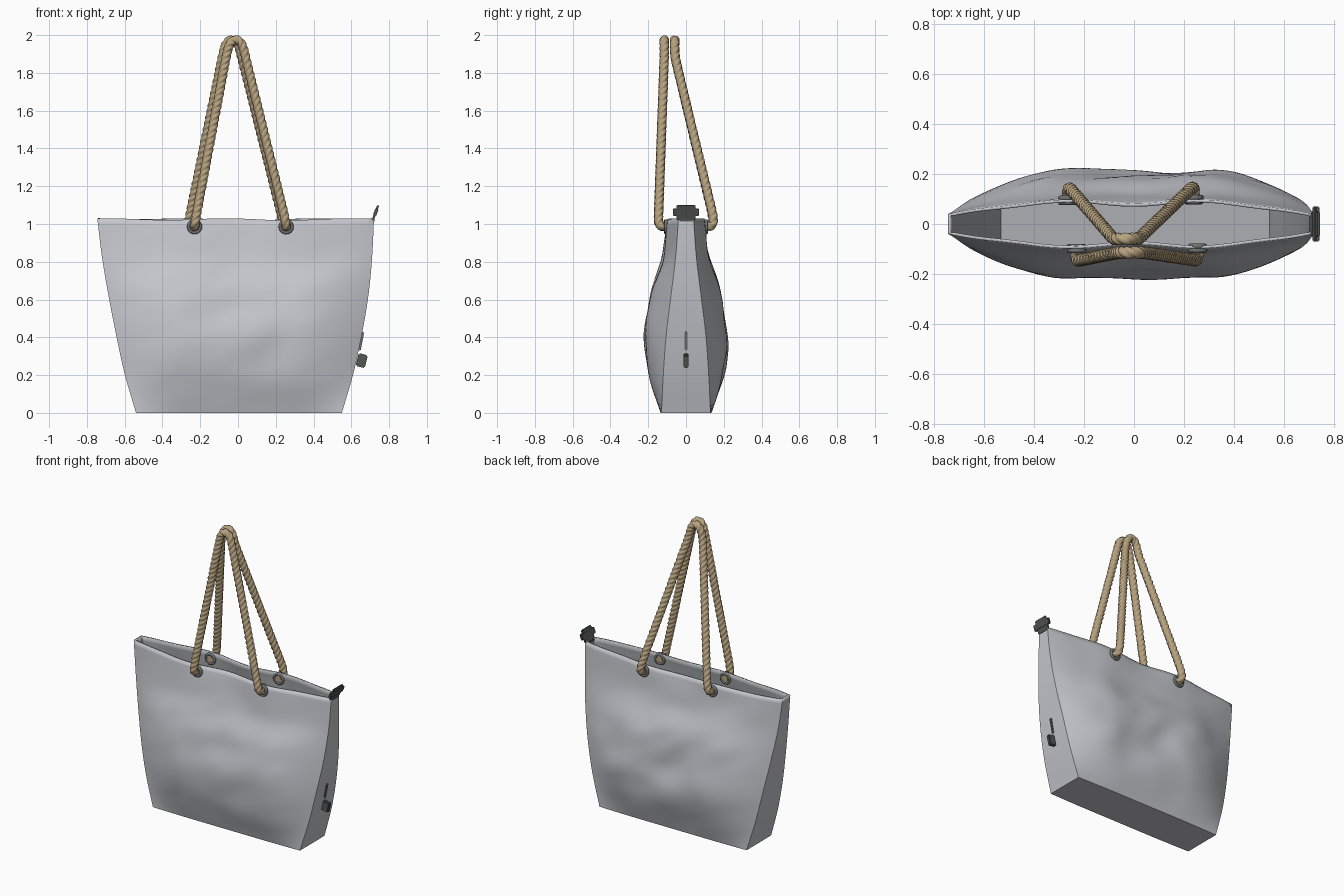
import bpy, bmesh, math
from mathutils import Vector, Matrix, noise

cube = bpy.data.objects.get("Cube")
if cube:
    bpy.data.objects.remove(cube, do_unlink=True)


def material(name, r, g, b):
    m = bpy.data.materials.new(name)
    m.use_nodes = True
    m.diffuse_color = (r, g, b, 1)
    m.node_tree.nodes["Principled BSDF"].inputs["Base Color"].default_value = (r, g, b, 1)
    return m


CANVAS = material("pale grey canvas", 0.56, 0.57, 0.61)
LINING = material("grey lining", 0.42, 0.43, 0.45)
ROPE = material("tan rope", 0.47, 0.36, 0.21)
METAL = material("grey metal", 0.16, 0.165, 0.17)
TRIM = material("dark grey trim", 0.09, 0.095, 0.095)


def finish(name, bm, mats, angle=40):
    me = bpy.data.meshes.new(name)
    bm.to_mesh(me)
    bm.free()
    ob = bpy.data.objects.new(name, me)
    bpy.context.collection.objects.link(ob)
    for m in mats:
        me.materials.append(m)
    bpy.ops.object.select_all(action="DESELECT")
    ob.select_set(True)
    bpy.context.view_layer.objects.active = ob
    bpy.ops.object.shade_smooth_by_angle(angle=math.radians(angle))
    return ob


def skin(bm, rings):
    """Join closed rings of vertices with quads."""
    for a, b in zip(rings, rings[1:]):
        for i in range(len(a)):
            j = (i + 1) % len(a)
            bm.faces.new((a[i], a[j], b[j], b[i]))


# Bag profile, sampled at even heights from the base to the rim
HEIGHT = 1.03
LEFT_X = (0.54, 0.60, 0.645, 0.685, 0.72, 0.745)
RIGHT_X = (0.55, 0.61, 0.655, 0.69, 0.71, 0.72)
DEPTH = (0.135, 0.20, 0.215, 0.185, 0.12, 0.09)
END = (0.13, 0.12, 0.105, 0.08, 0.055, 0.04)


def sample(keys, s):
    """Smooth curve through the keys, s from 0 to 1."""
    n = len(keys) - 1
    i = min(int(s * n), n - 1)
    f = s * n - i
    p1, p2 = keys[i], keys[i + 1]
    p0 = keys[i - 1] if i else 2 * p1 - p2
    p3 = keys[i + 2] if i + 2 <= n else 2 * p2 - p1
    return p1 + f / 2 * (p2 - p0 + f * (2 * p0 - 5 * p1 + 4 * p2 - p3
                                        + f * (3 * (p1 - p2) + p3 - p0)))


def wall(t, s, side):
    """Point on the front (side -1) or back (side 1) panel."""
    x0, x1 = -sample(LEFT_X, s), sample(RIGHT_X, s)
    x = x0 + (x1 - x0) * (t + 1) / 2
    fall = max(0, (abs(t) - 0.45) / 0.55) ** 1.7
    d, e = sample(DEPTH, s), sample(END, s)
    y = e + (d - e) * (1 - fall)
    mid = (1 - t * t)
    # soft creases in the cloth, and a gentle wave along the rim
    p = Vector((x * 2.2, side * 5, s * 3.6 + x * side))
    y += 0.028 * noise.noise(p) * mid * 4 * s * (1 - s)
    y += 0.012 * noise.noise(p * 2.3) * mid * 4 * s * (1 - s)
    y -= 0.009 * math.cos(x * 12) * mid * s ** 6
    z = s * HEIGHT - 0.006 * s ** 8 * (1 + math.sin(x * 9 + side)) * mid
    return Vector((x, side * y, z))


def end_points(s, sign, n=5):
    """Gusset points between the front and back corners, with a ridge."""
    a, b = wall(sign, s, -1), wall(sign, s, 1)
    pts = [a.lerp(b, i / n) for i in range(1, n)]
    return pts if sign > 0 else pts[::-1]


# Open bag body with a lining
bm = bmesh.new()
rings = []
COLS, ROWS = 44, 34
for k in range(ROWS + 1):
    s = k / ROWS
    ts = [2 * i / COLS - 1 for i in range(COLS + 1)]
    pts = [wall(t, s, -1) for t in ts] + end_points(s, 1)
    pts += [wall(t, s, 1) for t in reversed(ts)] + end_points(s, -1)
    rings.append([bm.verts.new(p) for p in pts])
skin(bm, rings)
bm.faces.new(rings[0][::-1])
bag = finish("bag_body", bm, (CANVAS, LINING), 35)
shell = bag.modifiers.new("cloth thickness", "SOLIDIFY")
shell.thickness = 0.012
shell.offset = -1
shell.material_offset = 1


def rope(name, corners, radius=0.0255, step=0.006, pitch=0.1):
    """Three-strand twisted rope along a rounded path."""
    path = []
    for a, b in zip(corners, corners[1:]):
        n = max(1, round((b - a).length / step))
        path += [a.lerp(b, i / n) for i in range(n)]
    path.append(corners[-1])
    for _ in range(30):
        path = [path[0]] + [(a + b * 2 + c) / 4 for a, b, c in
                            zip(path, path[1:], path[2:])] + [path[-1]]
    bm = bmesh.new()
    rings, run, sides = [], 0, 18
    normal = Vector((1, 0, 0))
    for i, p in enumerate(path):
        tangent = (path[min(i + 1, len(path) - 1)] - path[max(i - 1, 0)]).normalized()
        normal = (normal - tangent * normal.dot(tangent)).normalized()
        binormal = tangent.cross(normal)
        if i:
            run += (p - path[i - 1]).length
        ring = []
        for j in range(sides):
            a = math.tau * j / sides
            r = radius * (0.8 + 0.2 * abs(math.cos(1.5 * a)))
            a += math.tau * run / pitch
            ring.append(bm.verts.new(p + r * (math.cos(a) * normal + math.sin(a) * binormal)))
        rings.append(ring)
    skin(bm, rings)
    bm.faces.new(rings[0][::-1])
    bm.faces.new(rings[-1])
    return finish(name, bm, (ROPE,), 60)


def eyelet(name, centre, major=0.031, minor=0.009):
    bm = bmesh.new()
    rings = []
    for i in range(24):
        a = math.tau * i / 24
        ring = []
        for j in range(8):
            b = math.tau * j / 8
            r = major + minor * math.cos(b)
            ring.append(bm.verts.new(centre + Vector(
                (r * math.cos(a), 1.2 * minor * math.sin(b), r * math.sin(a)))))
        rings.append(ring)
    skin(bm, rings + rings[:1])
    bmesh.ops.recalc_face_normals(bm, faces=bm.faces)
    return finish(name, bm, (METAL,), 60)


# Handles threaded through eyelets: side, eyelet xs, peak x, peak y
EYE_Z = 0.985
for label, side, xl, xr, px, py in (("front", -1, -0.23, 0.255, -0.012, -0.115),
                                    ("back", 1, -0.265, 0.24, -0.032, -0.06)):
    ends = []
    for hand, x in (("right", xl), ("left", xr)):
        y = wall(x / 0.73, EYE_Z / HEIGHT, side).y
        eyelet(f"{label}_{hand}_eyelet", Vector((x, y + side * 0.002, EYE_Z)))
        eyelet(f"{label}_{hand}_inner_eyelet", Vector((x, y - side * 0.014, EYE_Z)))
        out = y + side * 0.042
        ends.append([Vector((x, y - side * 0.022, EYE_Z)), Vector((x, out, EYE_Z)),
                     Vector((x * 0.97, out, EYE_Z + 0.05))])
    peak = [Vector((px + dx, py, z)) for dx, z in
            ((-0.05, 1.89), (-0.033, 1.96), (0, 1.986), (0.033, 1.96), (0.05, 1.89))]
    rope(f"{label}_handle", ends[0] + peak + ends[1][::-1])


def block(name, centre, size, tilt, mat, bevel=0.004):
    """Bevelled box tilted about the y axis."""
    bm = bmesh.new()
    bmesh.ops.create_cube(bm, size=1)
    bmesh.ops.scale(bm, vec=size, verts=bm.verts)
    bmesh.ops.bevel(bm, geom=bm.edges[:], offset=bevel, segments=2, affect="EDGES")
    bmesh.ops.transform(bm, verts=bm.verts, matrix=Matrix.Translation(centre)
                        @ Matrix.Rotation(math.radians(tilt), 4, "Y"))
    return finish(name, bm, (mat,))


# Zip end tab standing on the left end of the rim
block("zip_end_tab", (0.728, 0, 1.06), (0.012, 0.1, 0.085), 20, TRIM)
block("zip_end_clasp", (0.729, 0, 1.062), (0.018, 0.14, 0.04), 20, TRIM)
block("zip_end_base", (0.712, 0, 1.018), (0.02, 0.075, 0.02), 0, TRIM)

# Small side tag with its strap above
block("side_tag", (0.655, 0, 0.277), (0.05, 0.026, 0.07), 14, TRIM, 0.006)
block("side_strap", (0.652, 0, 0.38), (0.014, 0.014, 0.1), 11, METAL)
